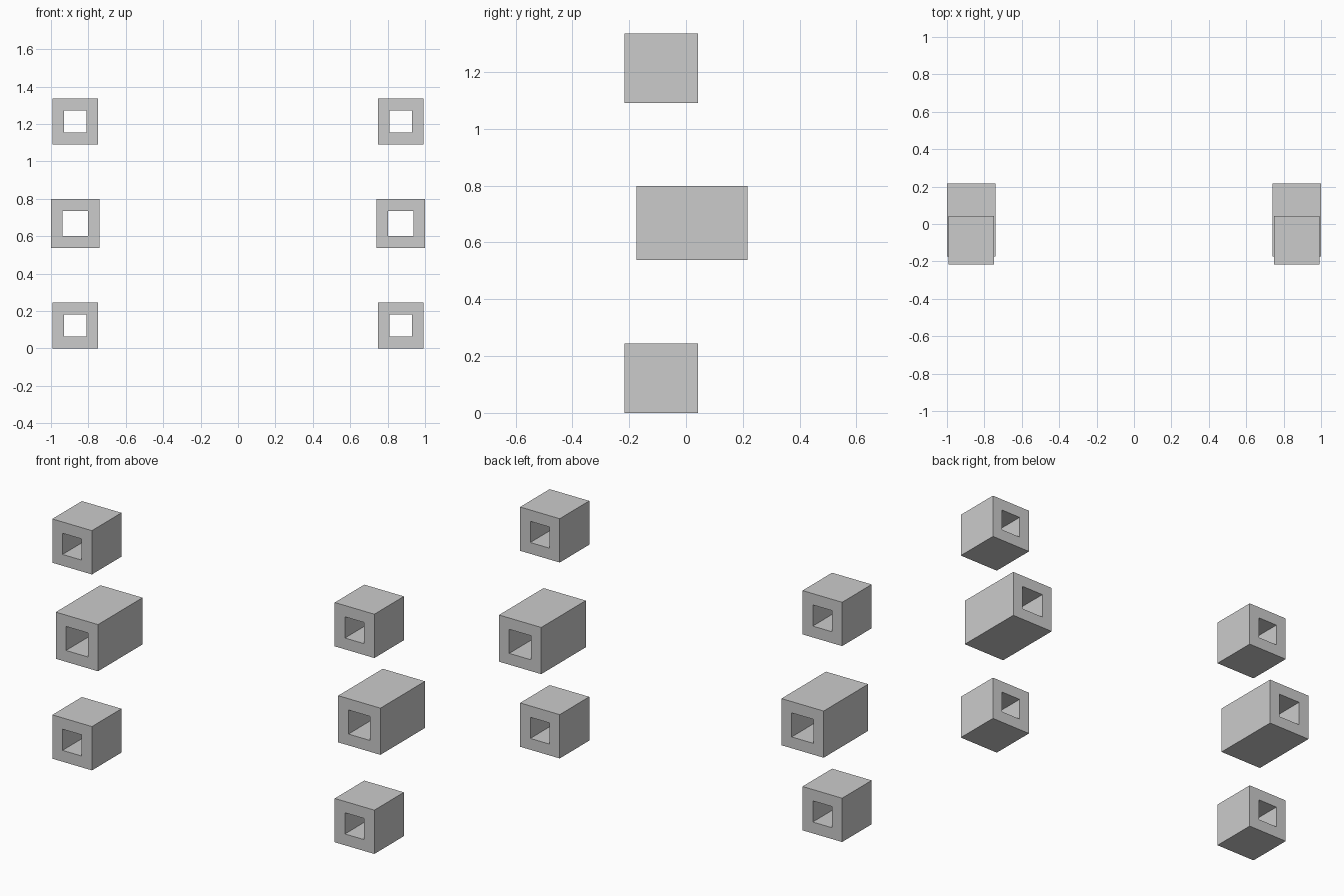
import bpy, bmesh

if "Cube" in bpy.data.objects:
    bpy.data.objects.remove(bpy.data.objects["Cube"])


def square_tube(name, cx, cz, outer, hole, y0, y1):
    """Square tube along y with a square through hole."""
    bm = bmesh.new()
    corners = [(-.5, -.5), (.5, -.5), (.5, .5), (-.5, .5)]

    def ring(size, y):
        return [bm.verts.new((cx + u * size, y, cz + v * size)) for u, v in corners]

    # Loop order: outer front, outer back, inner back, inner front
    loops = [ring(outer, y0), ring(outer, y1), ring(hole, y1), ring(hole, y0)]
    for a, b in zip(loops, loops[1:] + loops[:1]):
        for i in range(4):
            j = (i + 1) % 4
            bm.faces.new((a[i], a[j], b[j], b[i]))
    bmesh.ops.recalc_face_normals(bm, faces=bm.faces)
    mesh = bpy.data.meshes.new(name)
    bm.to_mesh(mesh)
    bm.free()
    bpy.context.collection.objects.link(bpy.data.objects.new(name, mesh))


# Three tubes per side: short lower and upper, longer middle one
for side, s in (("left", -1), ("right", 1)):
    square_tube(f"lower_tube_{side}", s * .87, .122, .244, .118, -.217, .043)
    square_tube(f"middle_tube_{side}", s * .87, .668, .26, .134, -.175, .217)
    square_tube(f"upper_tube_{side}", s * .87, 1.213, .244, .118, -.217, .043)
